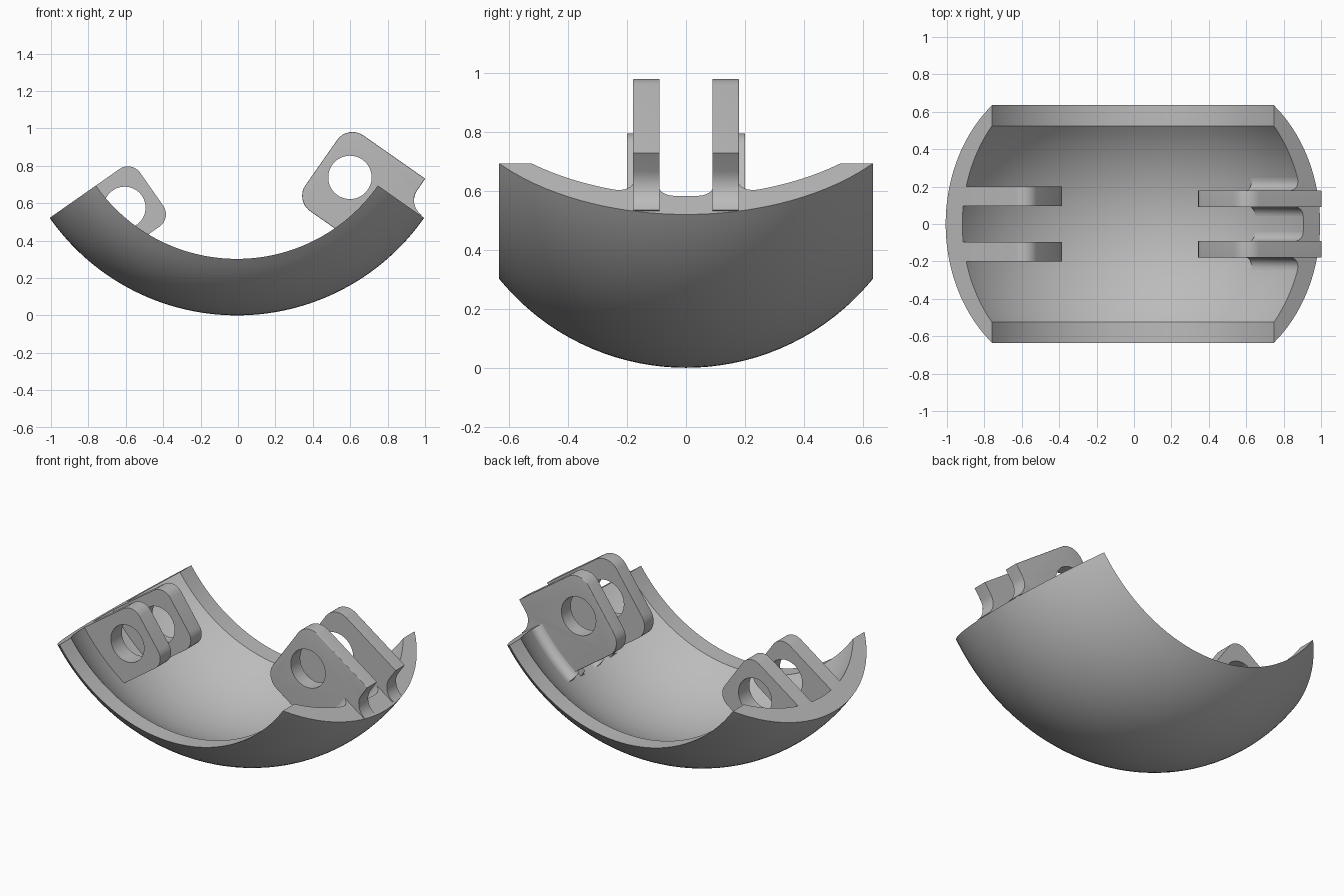
import bpy, bmesh
from math import sin, cos, radians, sqrt, pi
from mathutils import Vector

cube = bpy.data.objects.get("Cube")
if cube:
    bpy.data.objects.remove(cube, do_unlink=True)

CX, ZC = -0.006, 1.222        # axis of revolution (runs along y)
R_OUT, R_IN = 1.222, 1.113    # shell radii in the middle
END = radians(55)             # half sweep of the shell

grey = bpy.data.materials.new("plain grey")
grey.use_nodes = True
GREY = (0.5, 0.5, 0.5, 1)
grey.diffuse_color = GREY
grey.node_tree.nodes["Principled BSDF"].inputs["Base Color"].default_value = GREY


def finish(name, bm):
    bmesh.ops.recalc_face_normals(bm, faces=bm.faces)
    mesh = bpy.data.meshes.new(name)
    bm.to_mesh(mesh)
    bm.free()
    mesh.materials.append(grey)
    ob = bpy.data.objects.new(name, mesh)
    bpy.context.collection.objects.link(ob)
    return ob


def smooth(ob):
    bpy.ops.object.select_all(action='DESELECT')
    ob.select_set(True)
    bpy.context.view_layer.objects.active = ob
    bpy.ops.object.shade_smooth_by_angle(angle=radians(30))


def revolve(name, profile, a0, a1, steps):
    """Sweep a closed (y, radius) profile around the axis, with end caps."""
    bm = bmesh.new()
    rings = []
    for i in range(steps + 1):
        a = a0 + (a1 - a0) * i / steps
        rings.append([bm.verts.new((CX + r * sin(a), y, ZC - r * cos(a))) for y, r in profile])
    n = len(profile)
    for p, q in zip(rings, rings[1:]):
        for j in range(n):
            k = (j + 1) % n
            bm.faces.new((p[j], p[k], q[k], q[j]))
    bm.faces.new(rings[0])
    bm.faces.new(rings[-1])
    ob = finish(name, bm)
    smooth(ob)
    return ob


def arc(cu, cv, r, d0, d1, n=8):
    return [(cu + r * cos(radians(d0 + (d1 - d0) * i / n)),
             cv + r * sin(radians(d0 + (d1 - d0) * i / n))) for i in range(n + 1)]


def place(side, u, v, y):
    """u runs inward along the end face, v runs away from it into the shell."""
    along = R_OUT - u
    return Vector((CX + side * (along * sin(END) - v * cos(END)), y,
                   ZC - along * cos(END) - v * sin(END)))


def lug(name, side, outline, y_in, y_out, hole, hole_r, round_over=0):
    """Plate with a round hole and an optional rounded outer rim."""
    bm = bmesh.new()
    a = [bm.verts.new(place(side, u, v, y_in)) for u, v in outline]
    b = [bm.verts.new(place(side, u, v, y_out)) for u, v in outline]
    n = len(outline)
    bm.faces.new(a)
    bm.faces.new(b)
    for i in range(n):
        k = (i + 1) % n
        bm.faces.new((a[i], a[k], b[k], b[i]))
    bmesh.ops.recalc_face_normals(bm, faces=bm.faces)
    if round_over:
        rim = [bm.edges.get((b[i], b[(i + 1) % n])) for i in range(n)
               if min(outline[i][0], outline[(i + 1) % n][0]) > 0.09]
        bmesh.ops.bevel(bm, geom=rim, offset=round_over, segments=6,
                        profile=0.5, affect='EDGES', clamp_overlap=True)
    ob = finish(name, bm)

    # Hole cutter
    bpy.ops.mesh.primitive_cylinder_add(vertices=48, radius=hole_r, depth=0.5,
                                        location=place(side, *hole, (y_in + y_out) / 2),
                                        rotation=(pi / 2, 0, 0))
    cutter = bpy.context.object
    cutter.hide_render = True
    mod = ob.modifiers.new("hole", 'BOOLEAN')
    mod.operation = 'DIFFERENCE'
    mod.solver = 'EXACT'
    mod.object = cutter
    bpy.context.view_layer.objects.active = ob
    bpy.ops.object.modifier_apply(modifier=mod.name)
    bpy.data.objects.remove(cutter, do_unlink=True)
    smooth(ob)


# Barrel-shaped shell
def bulge(y, radius, half, drop):
    """Circular arc falling by drop at y = half."""
    c = (half * half + drop * drop) / (2 * drop)
    return radius - c + sqrt(c * c - y * y)


N = 32
outer = [(y, bulge(y, R_OUT, 0.635, 0.302)) for y in
         (-0.635 + 1.27 * i / N for i in range(N + 1))]
inner = [(y, bulge(y, R_IN, 0.525, 0.193)) for y in
         (0.525 - 1.05 * i / N for i in range(N + 1))]
revolve("shell", outer + inner, -END, END, 72)

# Lug outlines in (u, v)
plain = ([(0.1, 0)] + arc(0.455, 0.08, 0.08, -90, 0)
         + arc(0.455, 0.295, 0.08, 0, 90) + [(0.1, 0.375)])
overhang = (arc(0.02, -0.1, 0.095, 90, 0) + [(0.115, -0.175)]
            + arc(0.52, -0.075, 0.1, -90, 0)
            + arc(0.52, 0.22, 0.1, 0, 90) + [(0.1, 0.32)])


def fillet(name, s, y0, width):
    """Concave fillet between a lug side and the shell floor."""
    w = abs(width)
    curve = []
    for i in range(9):
        t = pi / 2 * i / 8
        y = y0 + width * (1 - cos(t))
        curve.append((s * y, bulge(y, R_IN, 0.525, 0.193) - w * (1 - sin(t))))
    foot = bulge(y0, R_IN, 0.525, 0.193) + 0.03
    curve += [(s * (y0 + width), foot), (s * y0, foot)]
    revolve(name, curve, radians(36), END, 20)


for s, label in ((1, "back"), (-1, "front")):
    lug("right_lug_" + label, -1, plain, s * 0.095, s * 0.2, (0.36, 0.185), 0.112)
    lug("left_lug_" + label, 1, overhang, s * 0.09, s * 0.18, (0.449, 0.05), 0.116, 0.05)
    fillet("outer_fillet_" + label, s, 0.178, 0.07)
    fillet("inner_fillet_" + label, s, 0.092, -0.05)
